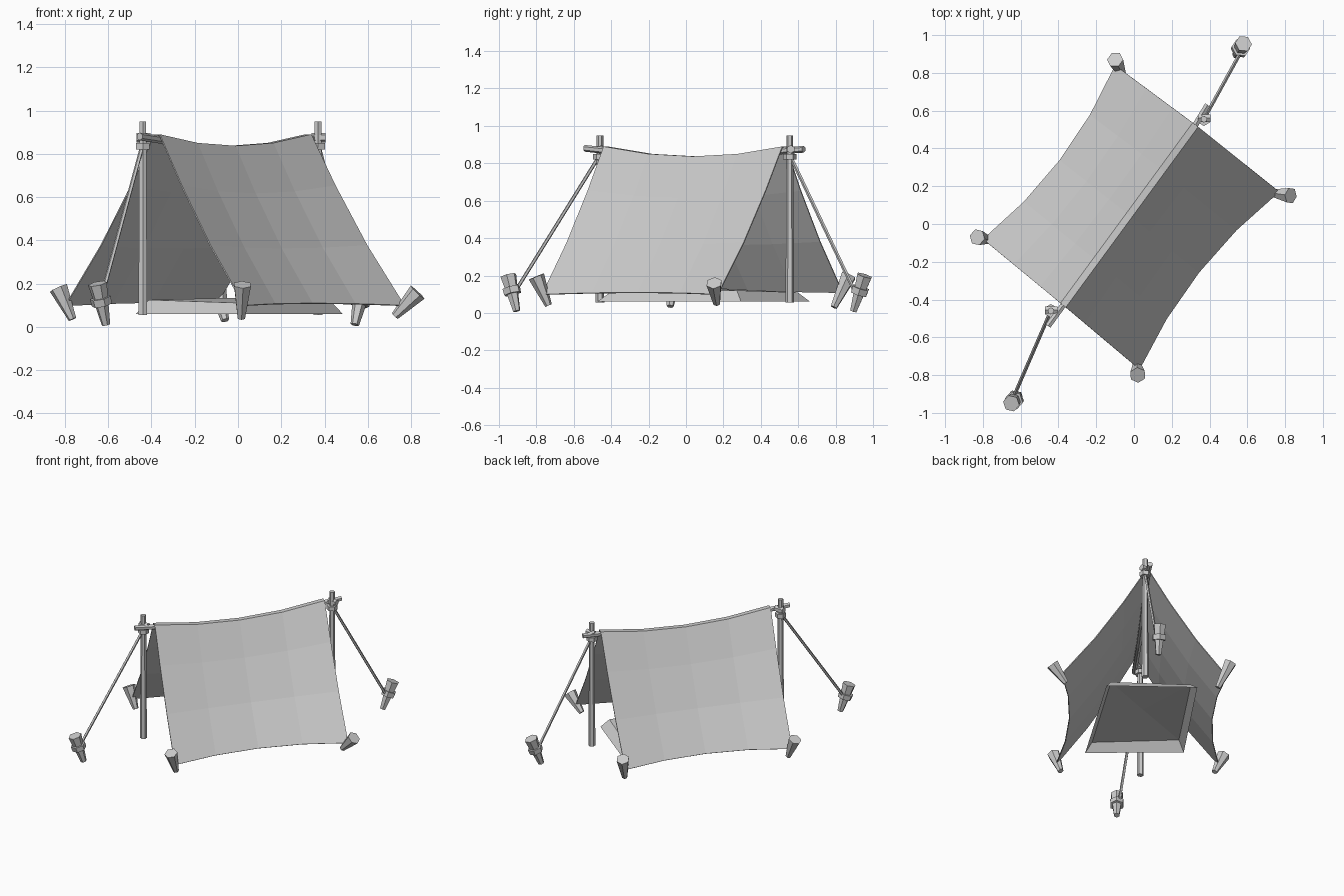
import bpy, bmesh
from mathutils import Vector as V

if "Cube" in bpy.data.objects:
    bpy.data.objects.remove(bpy.data.objects["Cube"])


def make(name, verts, faces):
    me = bpy.data.meshes.new(name)
    me.from_pydata([tuple(v) for v in verts], [], faces)
    ob = bpy.data.objects.new(name, me)
    bpy.context.collection.objects.link(ob)
    bm = bmesh.new()
    bm.from_mesh(me)
    bmesh.ops.recalc_face_normals(bm, faces=bm.faces)
    bm.to_mesh(me)
    bm.free()
    return ob


def tube(name, path, radii, sides=6):
    """Faceted tube through a list of points, capped at both ends."""
    bpy.ops.mesh.primitive_circle_add(vertices=sides, radius=1)
    ring = [v.co.copy() for v in bpy.context.object.data.vertices]
    bpy.data.objects.remove(bpy.context.object)
    path = [V(p) for p in path]
    q = (path[-1] - path[0]).to_track_quat('Z', 'Y')
    verts = [p + q @ (c * r) for p, r in zip(path, radii) for c in ring]
    faces = [list(range(sides)), list(range(len(verts) - sides, len(verts)))]
    for k in range(len(path) - 1):
        for i in range(sides):
            j = (i + 1) % sides
            faces.append([k * sides + i, k * sides + j, (k + 1) * sides + j, (k + 1) * sides + i])
    return make(name, verts, faces)


# Canvas: a draped grid from hem to ridge to hem
steps = [-1, -0.5, 0, 0.5, 1]
ridge = (V((-0.375, -0.43, 0.837)), V((0.325, 0.525, 0.837)))
side = V((0.79, -0.61, 0))
hems = {-1: (V((-0.80, -0.08, 0.10)), V((-0.10, 0.84, 0.11))),
        1: (V((0.03, -0.77, 0.10)), V((0.77, 0.17, 0.10)))}
rows = []
for sgn, ts in ((-1, (1, 0.6, 0.26, 0)), (1, (0, 0.26, 0.6, 1))):
    for t in ts:
        row = []
        for s in steps:
            f = (s + 1) / 2
            top = ridge[0].lerp(ridge[1], f) + side * sgn * 0.018 + V((0, 0, 0.053 * s * s))
            hem = hems[sgn][0].lerp(hems[sgn][1], f)
            hem += -side * sgn * 0.07 * (1 - s * s) + V((0, 0, 0.01 * (1 - s * s)))
            p = top.lerp(hem, t)
            p.z -= 0.16 * t * (1 - t)
            row.append(p)
        rows.append(row)
n = len(steps)
canvas = make("canvas", [p for r in rows for p in r],
              [[a * n + b, a * n + b + 1, (a + 1) * n + b + 1, (a + 1) * n + b]
               for a in range(len(rows) - 1) for b in range(n - 1)])
thick = canvas.modifiers.new("thickness", 'SOLIDIFY')
thick.thickness = 0.006

# Sagging ridge pole under the canvas
path = [V((-0.455, -0.54, 0.88))]
path += [ridge[0].lerp(ridge[1], (s + 1) / 2) + V((0, 0, 0.053 * s * s - 0.022)) for s in steps]
path += [V((0.39, 0.63, 0.875))]
tube("ridge_pole", path, [0.018] * len(path))

# Uprights, guy ropes, guy pegs and their lashings
for name, x, y, rope_end, peg_top, peg_low in (
        ("front", -0.44, -0.46, (-0.635, -0.91, 0.12), (-0.65, -0.95, 0.20), (-0.61, -0.905, 0.01)),
        ("back", 0.37, 0.555, (0.56, 0.90, 0.12), (0.58, 0.955, 0.20), (0.54, 0.895, 0.01))):
    tube(name + "_upright", [(x, y, 0.055), (x, y, 0.95)], [0.023, 0.018])
    tube(name + "_rope_lashing", [(x, y, 0.82), (x, y, 0.85)], [0.036, 0.036])
    tube(name + "_ridge_lashing", [(x - 0.03, y + 0.005, 0.875), (x + 0.035, y + 0.005, 0.875)],
         [0.022, 0.022])
    tube(name + "_guy_rope", [(x, y, 0.845), rope_end], [0.010, 0.010], 5)
    top, low = V(peg_top), V(peg_low)
    tube(name + "_guy_peg", [low, top], [0.02, 0.045])
    tube(name + "_peg_lashing", [low.lerp(top, 0.48), low.lerp(top, 0.66)], [0.048, 0.050])

# Corner pegs leaning outward
for name, top, low in (
        ("left", (-0.83, -0.07, 0.18), (-0.765, -0.085, 0.035)),
        ("right", (0.83, 0.15, 0.16), (0.725, 0.165, 0.05)),
        ("front", (0.02, -0.80, 0.195), (0.015, -0.735, 0.04)),
        ("back", (-0.10, 0.87, 0.20), (-0.06, 0.79, 0.03))):
    tube(name + "_corner_peg", [low, top], [0.019, 0.044])

# Low ground mat with sloping sides, open underneath
along, across = V((0.616, 0.788, 0)), V((0.788, -0.616, 0))
base = [along * e + across * r + V((0, 0, 0.06))
        for e, r in ((0.53, -0.40), (0.53, 0.20), (-0.36, 0.31), (-0.33, -0.34))]
mid = sum(base, V()) / 4
upper = [p.lerp(mid, 0.12) + V((0, 0, h)) for p, h in zip(base, (0.05, 0.06, 0.05, 0.065))]
crown = mid + V((0, 0, 0.075))
make("ground_mat", base + upper + [crown],
     [[i, (i + 1) % 4, 4 + (i + 1) % 4, 4 + i] for i in range(4)]
     + [[4 + i, 4 + (i + 1) % 4, 8] for i in range(4)])
